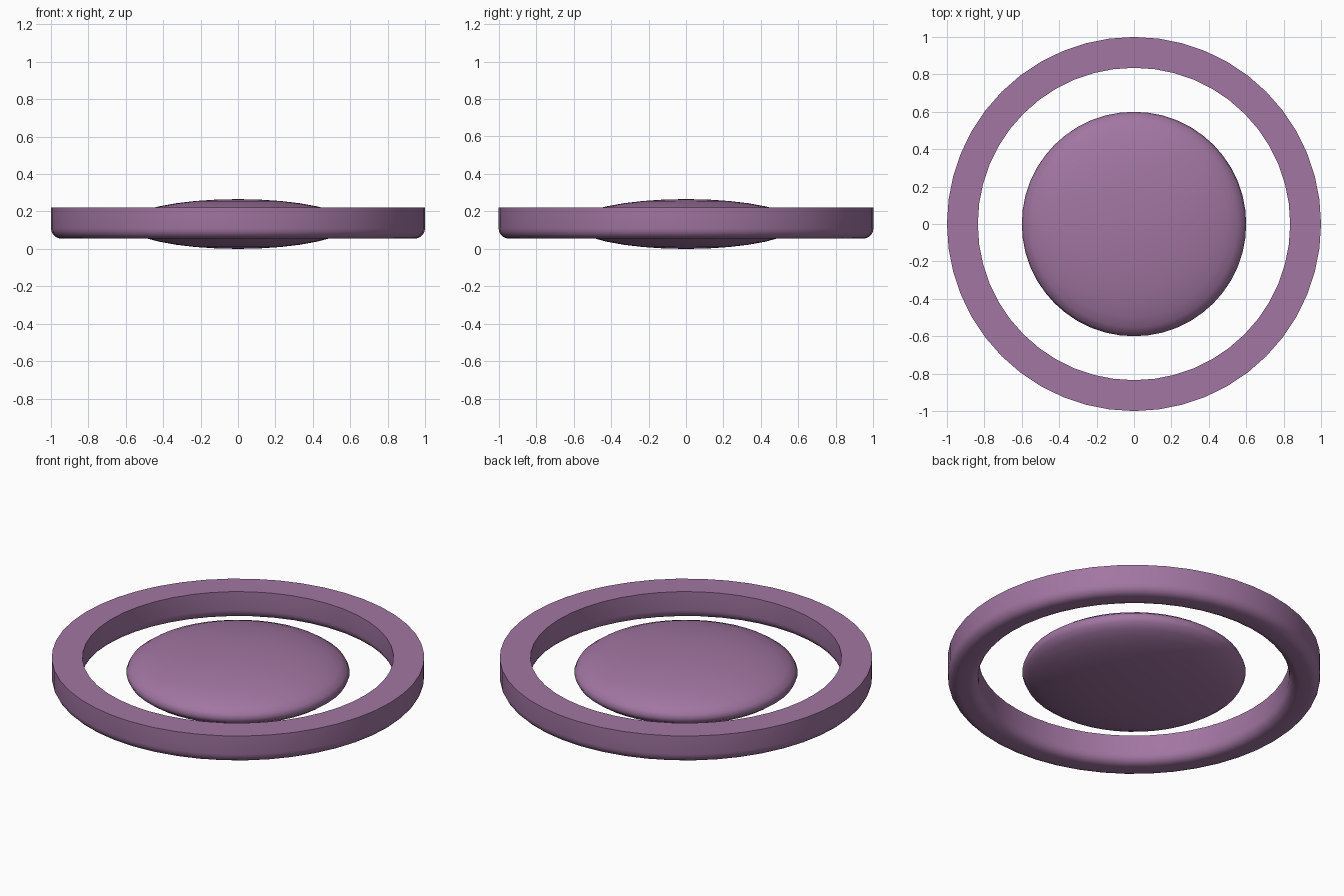
import bpy
import bmesh
from math import pi, sin, cos, radians

old = bpy.data.objects.get("Cube")
if old:
    bpy.data.objects.remove(old, do_unlink=True)

SEGMENTS = 48

mauve = bpy.data.materials.new("mauve")
mauve.use_nodes = True
colour = (0.36, 0.18, 0.36, 1)
mauve.diffuse_color = colour
mauve.node_tree.nodes["Principled BSDF"].inputs["Base Color"].default_value = colour


def finish(name, bm):
    """Turn a bmesh into a named, smooth-shaded object."""
    bmesh.ops.recalc_face_normals(bm, faces=bm.faces)
    mesh = bpy.data.meshes.new(name)
    bm.to_mesh(mesh)
    bm.free()
    mesh.materials.append(mauve)
    obj = bpy.data.objects.new(name, mesh)
    bpy.context.collection.objects.link(obj)
    bpy.ops.object.select_all(action="DESELECT")
    obj.select_set(True)
    bpy.context.view_layer.objects.active = obj
    bpy.ops.object.shade_smooth_by_angle(angle=radians(60))
    return obj


# Outer ring: flat top, rounded lower edges, spun around z
INNER, OUTER, BOTTOM, TOP, ROUND = 0.835, 1.0, 0.055, 0.22, 0.055
profile = [(INNER, TOP)]
for centre, start in ((INNER + ROUND, pi), (OUTER - ROUND, 1.5 * pi)):
    for i in range(6):
        a = start + i * pi / 10
        profile.append((centre + ROUND * cos(a), BOTTOM + ROUND + ROUND * sin(a)))
profile.append((OUTER, TOP))

bm = bmesh.new()
verts = [bm.verts.new((r, 0, z)) for r, z in profile]
edges = [bm.edges.new((v, verts[(i + 1) % len(verts)])) for i, v in enumerate(verts)]
bmesh.ops.spin(bm, geom=verts + edges, cent=(0, 0, 0), axis=(0, 0, 1),
               angle=2 * pi, steps=SEGMENTS, use_merge=True)
bmesh.ops.remove_doubles(bm, verts=bm.verts, dist=0.0001)
finish("outer_ring", bm)

# Centre disc: flattened sphere resting on the ground
HALF = 0.133
bm = bmesh.new()
bmesh.ops.create_uvsphere(bm, u_segments=SEGMENTS, v_segments=16, radius=1)
bmesh.ops.scale(bm, vec=(0.6, 0.6, HALF), verts=bm.verts)
bmesh.ops.translate(bm, vec=(0, 0, HALF), verts=bm.verts)
finish("centre_disc", bm)
